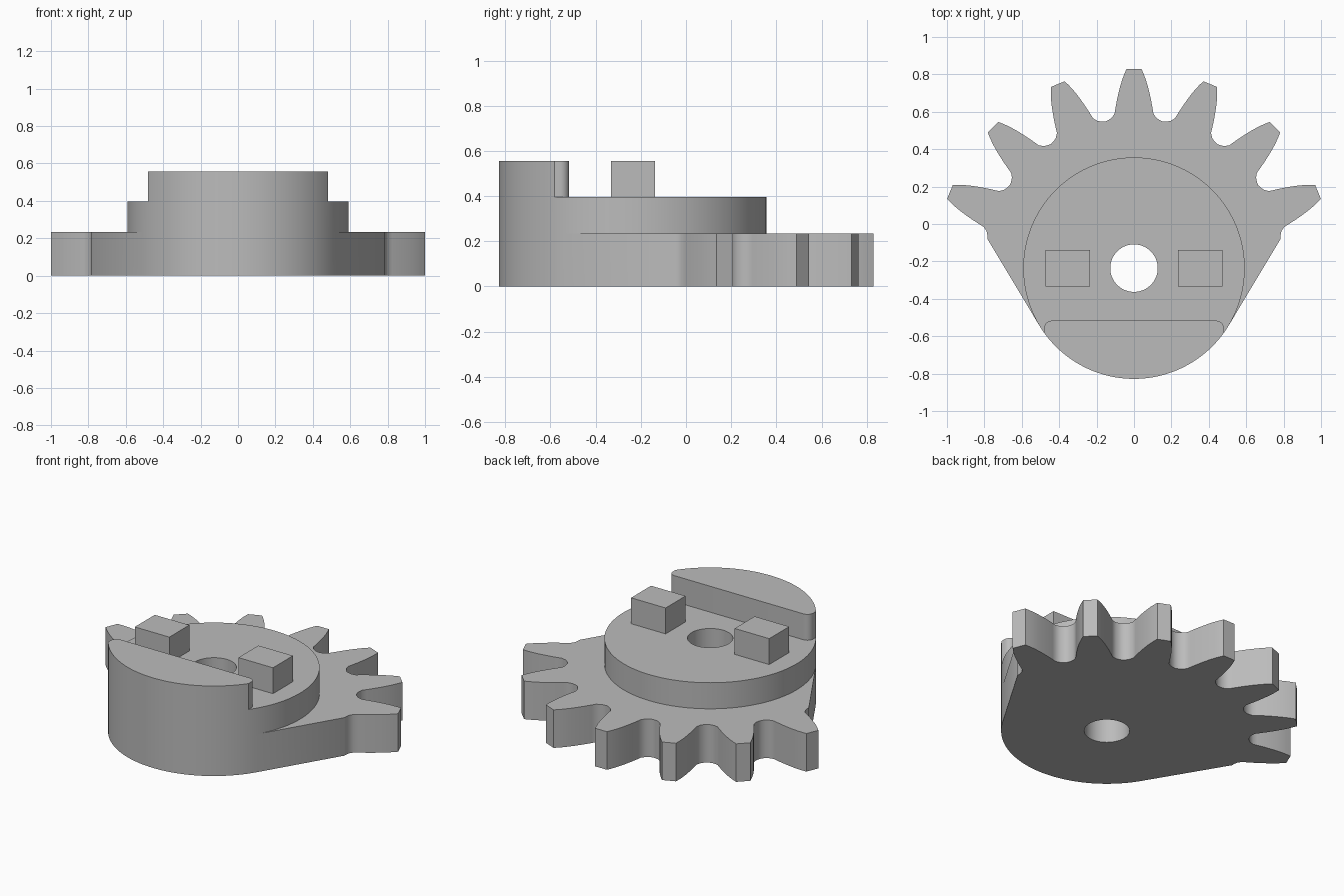
import bpy, bmesh, math

if "Cube" in bpy.data.objects:
    bpy.data.objects.remove(bpy.data.objects["Cube"])

CY = -0.236          # hub axis
HUB_R = 0.592
HOLE_R = 0.127
Z_BASE, Z_HUB, Z_TOP = 0.235, 0.396, 0.556

grey = bpy.data.materials.new("plain grey")
grey.diffuse_color = (0.5, 0.5, 0.5, 1)
grey.use_nodes = True
grey.node_tree.nodes["Principled BSDF"].inputs["Base Color"].default_value = grey.diffuse_color


def prism(name, points, z0, z1):
    """Extrude a closed outline from z0 to z1."""
    bm = bmesh.new()
    face = bm.faces.new([bm.verts.new((x, y, z0)) for x, y in points])
    new = bmesh.ops.extrude_face_region(bm, geom=[face])["geom"]
    for v in new:
        if isinstance(v, bmesh.types.BMVert):
            v.co.z = z1
    bmesh.ops.recalc_face_normals(bm, faces=bm.faces)
    mesh = bpy.data.meshes.new(name)
    bm.to_mesh(mesh)
    bm.free()
    mesh.materials.append(grey)
    obj = bpy.data.objects.new(name, mesh)
    bpy.context.collection.objects.link(obj)
    return obj


def arc(cx, cy, r, a0, a1, n):
    """Points on an arc, angles in degrees, both ends included."""
    angles = [math.radians(a0 + (a1 - a0) * i / n) for i in range(n + 1)]
    return [(cx + r * math.cos(a), cy + r * math.sin(a)) for a in angles]


def combine(body, other, operation):
    """Boolean a helper part into the body, then drop the helper."""
    mod = body.modifiers.new(operation, 'BOOLEAN')
    mod.operation = operation
    mod.solver = 'EXACT'
    mod.object = other
    bpy.context.view_layer.objects.active = body
    bpy.ops.object.modifier_apply(modifier=mod.name)
    bpy.data.objects.remove(other)


# Half tooth: (sideways offset, distance from axis), tip to valley middle
half = [(0.04, 1.065), (0.052, 1.037), (0.063, 1.008), (0.073, 0.975),
        (0.082, 0.94), (0.092, 0.895), (0.1, 0.85), (0.104, 0.825),
        (0.12, 0.803), (0.138, 0.791), (0.156, 0.783)]

# Seven teeth at a sixteenth-turn pitch, left to right
outline = []
for k in range(-3, 4):
    a = math.radians(22.5 * k)
    left = [(-x, r) for x, r in reversed(half)]
    for x, r in (left if k == -3 else left[1:]) + half:
        outline.append((x * math.cos(a) + r * math.sin(a),
                        r * math.cos(a) - x * math.sin(a) + CY))

# Straight flanks run tangent onto the front arc of the hub
ex, ey = outline[-1][0], outline[-1][1] - CY
tangent = math.degrees(math.atan2(ey, ex) - math.acos(HUB_R / math.hypot(ex, ey)))
front = arc(0, CY, HUB_R, tangent, -180 - tangent, 48)
back = arc(0, CY, HUB_R, -180 - tangent, tangent - 360, 96)

body = prism("gear_body", outline + front, 0, Z_BASE)

# Round hub
combine(body, prism("hub", front + back[1:-1], Z_BASE, Z_HUB), 'UNION')

# Raised front segment with rounded back corners
rim = front[2:-2]
fx, fr = rim[0][0], 0.04
segment = rim + arc(-fx + fr, -0.517 - fr, fr, 180, 90, 8) \
    + arc(fx - fr, -0.517 - fr, fr, 90, 0, 8)
combine(body, prism("raised_segment", segment, Z_HUB, Z_TOP), 'UNION')

# Axle hole
combine(body, prism("axle_hole", arc(0, CY, HOLE_R, 0, 360, 64)[:-1], -0.1, 0.7),
        'DIFFERENCE')

bpy.ops.object.select_all(action='DESELECT')
body.select_set(True)
bpy.context.view_layer.objects.active = body
bpy.ops.object.shade_smooth_by_angle(angle=math.radians(30))

# Two drive lugs
for side, name in ((-1, "left_lug"), (1, "right_lug")):
    x0, x1 = 0.236 * side, 0.472 * side
    prism(name, [(x0, -0.333), (x1, -0.333), (x1, -0.138), (x0, -0.138)], Z_HUB, Z_TOP)
